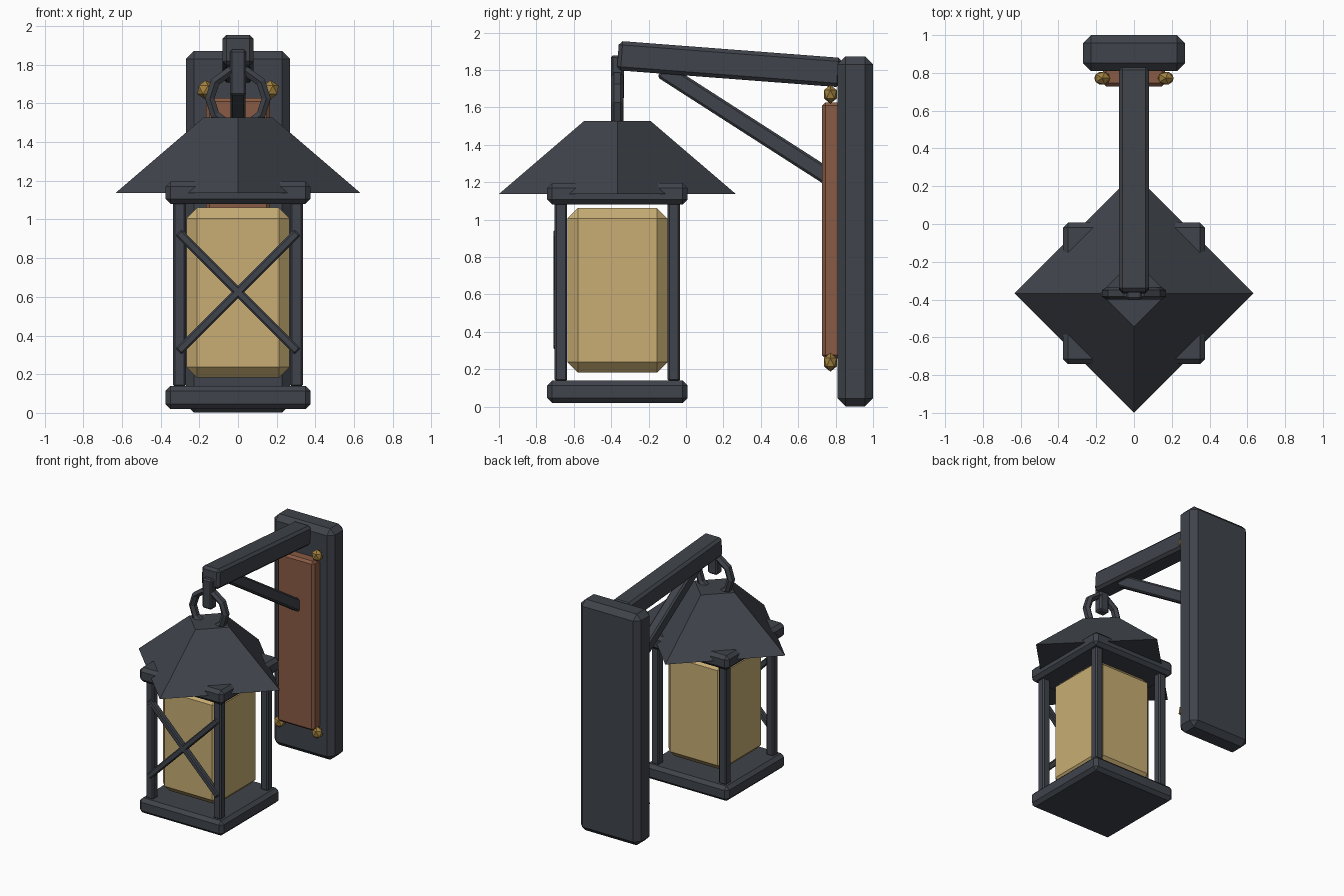
import bpy, bmesh, math
from mathutils import Matrix, Vector

if "Cube" in bpy.data.objects:
    bpy.data.objects.remove(bpy.data.objects["Cube"])


def material(name, rgb):
    m = bpy.data.materials.new(name)
    m.diffuse_color = (*rgb, 1)
    m.use_nodes = True
    m.node_tree.nodes["Principled BSDF"].inputs["Base Color"].default_value = m.diffuse_color
    return m


IRON = material("dark_iron", (0.050, 0.057, 0.069))
WOOD = material("brown_wood", (0.25, 0.105, 0.058))
GLASS = material("amber_glass", (0.58, 0.42, 0.175))
BRASS = material("brass", (0.36, 0.22, 0.05))
CY = -0.367  # lantern centre along y


def finish(name, bm, mat):
    bmesh.ops.recalc_face_normals(bm, faces=bm.faces)
    me = bpy.data.meshes.new(name)
    bm.to_mesh(me)
    bm.free()
    me.materials.append(mat)
    ob = bpy.data.objects.new(name, me)
    bpy.context.collection.objects.link(ob)
    return ob


def box(name, size, loc, mat, chamfer=0.0, rot=None):
    """Chamfered box, optionally rotated about its centre."""
    bm = bmesh.new()
    bmesh.ops.create_cube(bm, size=1)
    bmesh.ops.scale(bm, vec=size, verts=bm.verts)
    if chamfer:
        bmesh.ops.bevel(bm, geom=bm.edges[:], offset=chamfer, segments=1,
                        profile=0.5, affect='EDGES')
    m = Matrix.Translation(loc) @ (rot or Matrix())
    bmesh.ops.transform(bm, matrix=m, verts=bm.verts)
    return finish(name, bm, mat)


def bar_yz(name, a, b, width, depth, mat, chamfer):
    """Straight bar between two (y, z) points in the x = 0 plane."""
    d = Vector(b) - Vector(a)
    mid = (Vector(a) + Vector(b)) / 2
    rot = Matrix.Rotation(math.atan2(d.y, d.x), 4, 'X')
    return box(name, (width, d.length, depth), (0, mid.x, mid.y), mat, chamfer, rot)


# wall mount
box("wall_plate", (0.54, 0.19, 1.87), (0, 0.905, 0.937), IRON, 0.042)
box("wood_panel", (0.33, 0.11, 1.37), (0, 0.783, 0.942), WOOD, 0.018)
for sx in (-1, 1):
    for z, end in ((1.67, "top"), (0.237, "bottom")):
        bm = bmesh.new()
        bmesh.ops.create_icosphere(bm, subdivisions=1, radius=0.05)
        bmesh.ops.scale(bm, vec=(0.95, 0.8, 1), verts=bm.verts)
        bmesh.ops.translate(bm, vec=(sx * 0.168, 0.772, z), verts=bm.verts)
        finish(f"{end}_stud", bm, BRASS)

# arm and brace
bar_yz("arm", (-0.364, 1.877), (0.83, 1.786), 0.16, 0.157, IRON, 0.02)
bar_yz("diagonal_brace", (-0.13, 1.80), (0.77, 1.222), 0.08, 0.09, IRON, 0.012)

# hook link and hanging ring
box("hook_link", (0.085, 0.07, 0.24), (0, CY, 1.758), IRON, 0.012)
bm = bmesh.new()
N, M, R, r = 10, 6, 0.146, 0.028
rings = []
for i in range(N):
    a = 2 * math.pi * i / N
    rings.append([])
    for j in range(M):
        b = 2 * math.pi * j / M + math.pi / 6
        d = R + r * math.cos(b)
        rings[-1].append(bm.verts.new((d * math.cos(a), CY + 1.2 * r * math.sin(b),
                                       1.625 + d * math.sin(a))))
for i in range(N):
    p, q = rings[i], rings[(i + 1) % N]
    for j in range(M):
        k = (j + 1) % M
        bm.faces.new((p[j], p[k], q[k], q[j]))
finish("hanging_ring", bm, IRON)

# roof: four-sided, corners pointing along the axes
bm = bmesh.new()
loops = [[bm.verts.new((rad * math.cos(i * math.pi / 2),
                        CY + rad * math.sin(i * math.pi / 2), z)) for i in range(4)]
         for rad, z in ((0.632, 1.138), (0.178, 1.527))]
for i in range(4):
    j = (i + 1) % 4
    bm.faces.new((loops[0][i], loops[0][j], loops[1][j], loops[1][i]))
for l in loops:
    bm.faces.new(l)
finish("roof", bm, IRON)

# lantern frame
box("lantern_base", (0.75, 0.75, 0.12), (0, CY, 0.08), IRON, 0.026)
box("lantern_top_frame", (0.75, 0.75, 0.115), (0, CY, 1.138), IRON, 0.026)
for sx in (-1, 1):
    for sy in (-1, 1):
        box("corner_post", (0.067, 0.067, 0.96),
            (sx * 0.302, CY + sy * 0.302, 0.615), IRON, 0.01)

# glass body
box("glass", (0.535, 0.535, 0.88), (0, CY, 0.622), GLASS, 0.056)

# crossed bars on the front
for s in (-1, 1):
    box("cross_bar", (0.87, 0.045, 0.045), (0, CY - 0.32, 0.625), IRON, 0.008,
        Matrix.Rotation(s * math.radians(45), 4, 'Y'))
